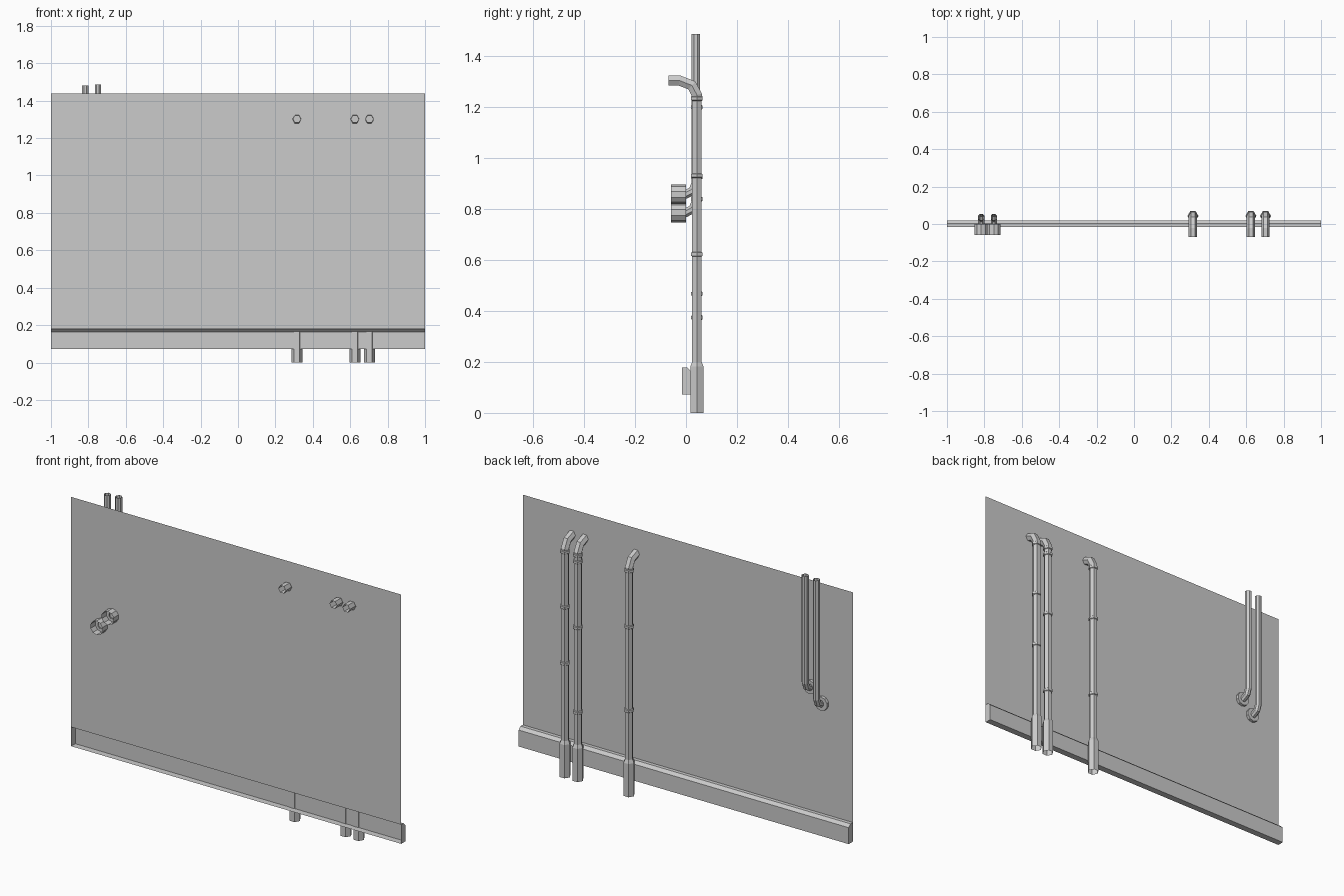
import bpy, bmesh
from math import cos, sin, pi
from mathutils import Vector

if "Cube" in bpy.data.objects:
    bpy.data.objects.remove(bpy.data.objects["Cube"])


def finish(name, bm):
    mesh = bpy.data.meshes.new(name)
    bm.to_mesh(mesh)
    bm.free()
    obj = bpy.data.objects.new(name, mesh)
    bpy.context.collection.objects.link(obj)
    return obj


def tube(name, x, path, sides, turn=0.0, cap_end=False):
    """Sweep a polygon along (y, z, radius) points with mitred joints."""
    bm = bmesh.new()
    pts = [Vector(p[:2]) for p in path]
    rings = []
    for i, p in enumerate(pts):
        a = (p - pts[i - 1]).normalized() if i else (pts[1] - p).normalized()
        b = (pts[i + 1] - p).normalized() if i < len(pts) - 1 else a
        t = (a + b).normalized()
        n = Vector((t.y, -t.x)) / max(t.dot(a), 0.5)
        r = path[i][2]
        ring = []
        for k in range(sides):
            ang = 2 * pi * k / sides + turn
            q = p + n * r * sin(ang)
            ring.append(bm.verts.new((x + r * cos(ang), q.x, q.y)))
        rings.append(ring)
    for lo, hi in zip(rings, rings[1:]):
        for k in range(sides):
            m = (k + 1) % sides
            bm.faces.new((lo[k], lo[m], hi[m], hi[k]))
    if cap_end:
        bm.faces.new(rings[-1])
    return finish(name, bm)


def strip(name, profile, cap=False):
    """Extrude a (y, z) profile across the full width."""
    bm = bmesh.new()
    left = [bm.verts.new((-1, y, z)) for y, z in profile]
    right = [bm.verts.new((1, y, z)) for y, z in profile]
    for i in range(len(profile) - 1):
        bm.faces.new((left[i], left[i + 1], right[i + 1], right[i]))
    if cap:
        bm.faces.new(left[::-1])
        bm.faces.new(right)
    return finish(name, bm)


# Wall sheet and hollow skirting, open to the front
WALL_Y = -0.016
strip("wall_panel", [(WALL_Y, 1.438), (WALL_Y, 0.178)])
strip("skirting", [(WALL_Y, 0.073), (0.02, 0.073), (0.02, 0.163),
                   (0.004, 0.178), (WALL_Y, 0.178)], cap=True)

# Drain pipes: socket, collars, then an elbow through the wall
CY, R, RC = 0.043, 0.0215, 0.026
drains = [(0.315, [0.467, 0.925, 1.232]),
          (0.625, [0.374, 0.838, 1.198, 1.234]),
          (0.703, [0.622, 0.93, 1.232])]
for i, (x, collars) in enumerate(drains):
    path = [(CY, 0.0, 0.0295), (CY, 0.182, 0.0295), (CY, 0.2, R)]
    for z in collars:
        path += [(CY, z - 0.009, R), (CY, z - 0.006, RC),
                 (CY, z + 0.006, RC), (CY, z + 0.009, R)]
    path += [(CY, 1.246, 0.0225), (0.023, 1.284, 0.0225),
             (-0.026, 1.303, 0.0225), (-0.069, 1.303, 0.0225)]
    tube(f"drain_pipe_{i + 1}", x, path, 6)

# Thin supply pipes with their wall flanges
for i, (x, z, top) in enumerate([(-0.817, 0.785, 1.481), (-0.749, 0.857, 1.486)]):
    r = 0.018
    path = [(-0.022, z, r), (0.0, z, r), (0.027, z + 0.014, r),
            (0.038, z + 0.043, r), (0.038, top, r)]
    tube(f"supply_pipe_{i + 1}", x, path, 8, turn=pi / 8)
    tube(f"wall_flange_{i + 1}", x, [(-0.058, z, 0.038), (0.0, z, 0.038)],
         10, turn=pi / 10, cap_end=True)
